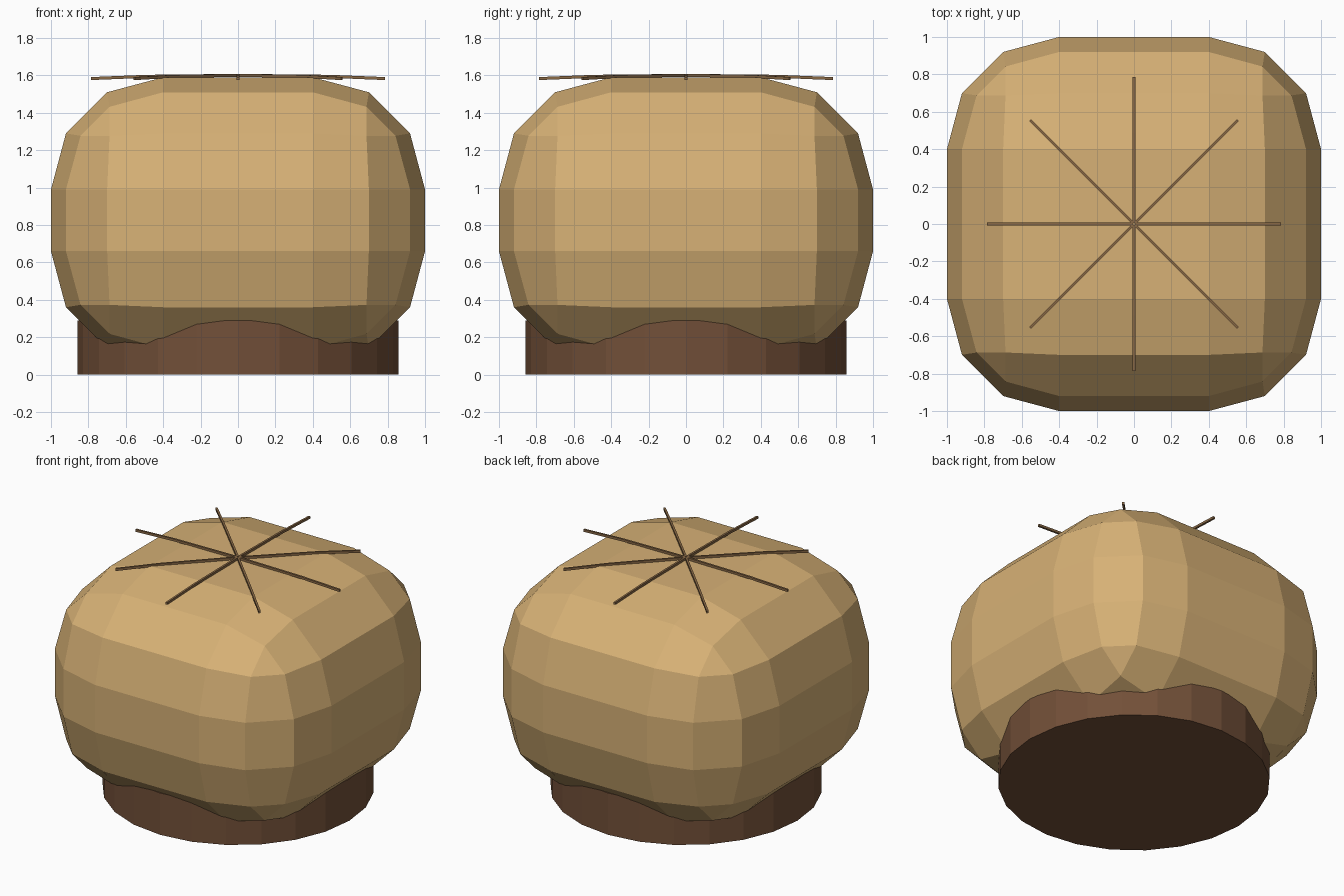
import bpy, bmesh
from math import cos, sin, pi

if "Cube" in bpy.data.objects:
    bpy.data.objects.remove(bpy.data.objects["Cube"])


def material(name, rgb):
    m = bpy.data.materials.new(name)
    m.diffuse_color = (*rgb, 1)
    m.use_nodes = True
    m.node_tree.nodes["Principled BSDF"].inputs["Base Color"].default_value = m.diffuse_color
    return m


def add_mesh(name, bm, mat):
    bmesh.ops.recalc_face_normals(bm, faces=bm.faces)
    me = bpy.data.meshes.new(name)
    bm.to_mesh(me)
    bm.free()
    me.materials.append(mat)
    ob = bpy.data.objects.new(name, me)
    bpy.context.collection.objects.link(ob)
    return ob


tan = material("tan_crust", (0.68, 0.44, 0.18))
brown = material("brown_base", (0.17, 0.08, 0.04))
line = material("score_brown", (0.25, 0.14, 0.06))

# Puffy body: a box with wide three-segment bevels
bm = bmesh.new()
bmesh.ops.create_cube(bm, size=2)
for v in bm.verts:
    v.co.z = 0.825 + v.co.z * 0.765
body = add_mesh("puffy_body", bm, tan)
bevel = body.modifiers.new("round", 'BEVEL')
bevel.width = 0.6
bevel.segments = 3
bevel.limit_method = 'NONE'

# Round base
bm = bmesh.new()
bmesh.ops.create_cone(bm, cap_ends=True, segments=24, radius1=0.858, radius2=0.858, depth=0.29)
bmesh.ops.translate(bm, verts=bm.verts, vec=(0, 0, 0.145))
add_mesh("round_base", bm, brown)

# Eight thin strips radiating over the top
profile = [(0.005, 1.600), (0.49, 1.595), (0.785, 1.583)]
w, h = 0.007, 0.008
for i in range(8):
    a = i * pi / 4
    bm = bmesh.new()
    rings = []
    for r, z in profile:
        rings.append([bm.verts.new((r * cos(a) - s * w * sin(a), r * sin(a) + s * w * cos(a), z + t * h))
                      for s, t in ((-1, -1), (1, -1), (1, 1), (-1, 1))])
    for p, q in zip(rings, rings[1:]):
        for k in range(4):
            bm.faces.new((p[k], p[(k + 1) % 4], q[(k + 1) % 4], q[k]))
    bm.faces.new(rings[0])
    bm.faces.new(rings[-1])
    add_mesh(f"top_strip_{i + 1}", bm, line)
